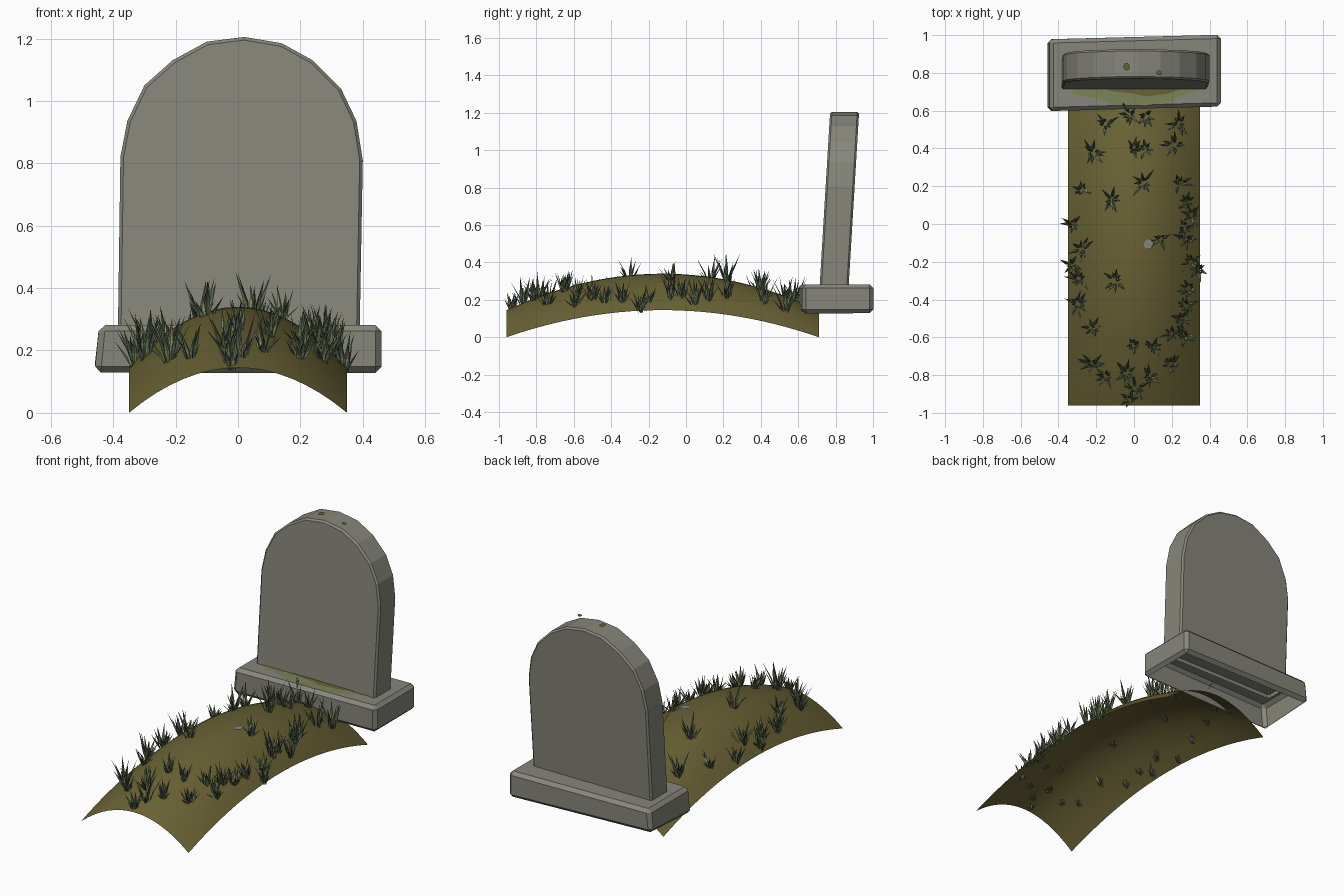
import bpy
import bmesh
import math
import random
from mathutils import Vector

random.seed(4)
cube = bpy.data.objects.get("Cube")
if cube:
    bpy.data.objects.remove(cube, do_unlink=True)


def material(name, *rgb):
    mat = bpy.data.materials.new(name)
    mat.use_nodes = True
    mat.diffuse_color = (*rgb, 1)
    mat.node_tree.nodes["Principled BSDF"].inputs["Base Color"].default_value = (*rgb, 1)
    return mat


stone = material("grey stone", 0.24, 0.24, 0.2)
soil = material("olive soil", 0.14, 0.12, 0.035)
dark_grass = material("dark grass", 0.09, 0.125, 0.075)
light_grass = material("light grass", 0.2, 0.25, 0.12)
moss = material("pale moss", 0.2, 0.23, 0.1)


def finish(name, bm, *materials, smooth=False):
    mesh = bpy.data.meshes.new(name)
    bm.to_mesh(mesh)
    bm.free()
    for mat in materials:
        mesh.materials.append(mat)
    for poly in mesh.polygons:
        poly.use_smooth = smooth
    obj = bpy.data.objects.new(name, mesh)
    bpy.context.collection.objects.link(obj)
    return obj


def bevel(bm, edges, width):
    bmesh.ops.bevel(bm, geom=edges, offset=width, segments=1,
                    affect='EDGES', profile=0.5)


# Arched soil sheet: two crossed arcs plus a soft swelling
FRONT, BACK, HALF = -0.96, 0.71, 0.35
MID, LENGTH = (FRONT + BACK) / 2, (BACK - FRONT) / 2


def ground(x, y):
    across = max(0, 1 - (x / HALF) ** 2)
    along = max(0, 1 - ((y - MID) / LENGTH) ** 2)
    return 0.145 * (across + along) + 0.05 * across * along


bm = bmesh.new()
bmesh.ops.create_grid(bm, x_segments=16, y_segments=28, size=1)
for v in bm.verts:
    x, y = v.co.x * HALF, MID + v.co.y * LENGTH
    v.co = (x, y, ground(x, y))
finish("grave_mound", bm, soil, smooth=True)

# Slightly crooked plinth, hollow underneath
bm = bmesh.new()
bmesh.ops.create_cube(bm, size=2)
for v in bm.verts:
    x, y, z = v.co
    left = x < 0
    v.co.x = x * 0.46 + (0.015 if left and z > 0 else 0)
    v.co.y = 0.8 + y * 0.19 + x * 0.012
    v.co.z = 0.205 + z * 0.077
    if left and z < 0 and y > 0:
        v.co.z += 0.02
underside = min(bm.faces, key=lambda f: f.calc_center_median().z)
bevel(bm, bm.edges[:], 0.02)
lowest = min((f for f in bm.faces if f.calc_area() > 0.2),
             key=lambda f: f.calc_center_median().z)
bmesh.ops.delete(bm, geom=[lowest], context='FACES')
finish("plinth", bm, stone)

# Rounded headstone leaning backwards
outline = [(-.385, .26), (-.377, .82), (-.355, .935), (-.3, 1.05), (-.21, 1.13),
           (-.1, 1.19), (.02, 1.205), (.14, 1.185), (.24, 1.13), (.33, 1.04),
           (.38, .935), (.4, .81), (.39, .26)]


def lean(z):
    return 0.715 + (z - 0.28) * 0.06


bm = bmesh.new()
rings = [[bm.verts.new((x, lean(z) + depth, z)) for x, z in outline]
         for depth in (0, 0.155)]
bm.faces.new(rings[0])
bm.faces.new(rings[1][::-1])
for i in range(len(outline) - 1):
    bm.faces.new([rings[0][i + 1], rings[0][i], rings[1][i], rings[1][i + 1]])
bmesh.ops.recalc_face_normals(bm, faces=bm.faces[:])
rims = [e for e in bm.edges if not e.is_boundary
        and abs(e.verts[0].co.y - e.verts[1].co.y) < 0.1]
bevel(bm, rims, 0.01)
finish("headstone", bm, stone)


# Thin patches on the plinth, the headstone top and the soil
def patch(name, points, z, mat):
    bm = bmesh.new()
    bm.faces.new([bm.verts.new((x, y, z)) for x, y in points])
    finish(name, bm, mat)


def speck(name, x, y, z, radius, mat):
    ring = []
    for k in range(8):
        r = radius * random.uniform(0.7, 1.1)
        a = k * math.tau / 8
        ring.append((x + r * math.cos(a), y + r * math.sin(a)))
    patch(name, ring, z, mat)


patch("moss_patch", [(-.33, .72), (-.32, .69), (-.18, .66), (-.1, .63), (.06, .625),
                     (.2, .65), (.25, .68), (.38, .72)], 0.284, moss)
patch("soil_patch", [(-.15, .72), (-.13, .705), (0, .69), (.06, .675),
                     (.18, .69), (.27, .72)], 0.287, soil)
speck("top_moss_left", -.04, .835, 1.21, .022, soil)
speck("top_moss_right", .13, .80, 1.21, .016, soil)
speck("pebble", .075, -.105, ground(.075, -.105) + .008, .028, stone)

# Grass tufts, placed in hundredths of a unit
tufts = [(-15, 53), (-2, 58), (6, 57), (24, 53), (22, 42), (-22, 38), (0, 40), (6, 40),
         (-28, 18), (-12, 13), (5, 22), (24, 22), (28, 12), (31, 5), (-33, 0), (27, -2),
         (14, -8), (28, -8), (-28, -13), (-33, -22), (30, -20), (34, -24), (-29, -29),
         (-10, -30), (29, -34), (-30, -42), (25, -50), (28, -43), (-22, -55), (20, -58),
         (27, -59), (0, -64), (10, -65), (-22, -74), (-15, -81), (-4, -79), (8, -81),
         (20, -74), (1, -87), (-2, -93)]


def blade(bm, root, angle, reach, height, width, tint):
    out = Vector((math.cos(angle), math.sin(angle), 0))
    side = Vector((-out.y, out.x, 0)) * width
    up = Vector((0, 0, 1))
    middle = root + out * reach * 0.35 + up * height * 0.45
    tip = root + out * reach + up * height
    base, left, ridge, right, end = [bm.verts.new(p) for p in (
        root, middle + side, middle - out * width * 0.6, middle - side, tip)]
    for tri in ((base, ridge, left), (base, right, ridge),
                (left, ridge, end), (ridge, right, end)):
        bm.faces.new(tri).material_index = tint


bm = bmesh.new()
for tx, ty in tufts:
    x, y = tx / 100, ty / 100
    size = random.uniform(0.75, 1.15)
    count = random.randint(9, 12)
    for k in range(count):
        angle = k * math.tau / count + random.uniform(-0.4, 0.4)
        spread = random.uniform(0, 0.015)
        root = Vector((x + spread * math.cos(angle), y + spread * math.sin(angle),
                       ground(x, y) - 0.025))
        blade(bm, root, angle, size * random.uniform(0.015, 0.075),
              size * random.uniform(0.07, 0.16), 0.009, int(k % 3 == 0))
# Keep every blade tip inside the overall length
for v in bm.verts:
    v.co.y = max(v.co.y, -0.995)
finish("grass_tufts", bm, dark_grass, light_grass)
